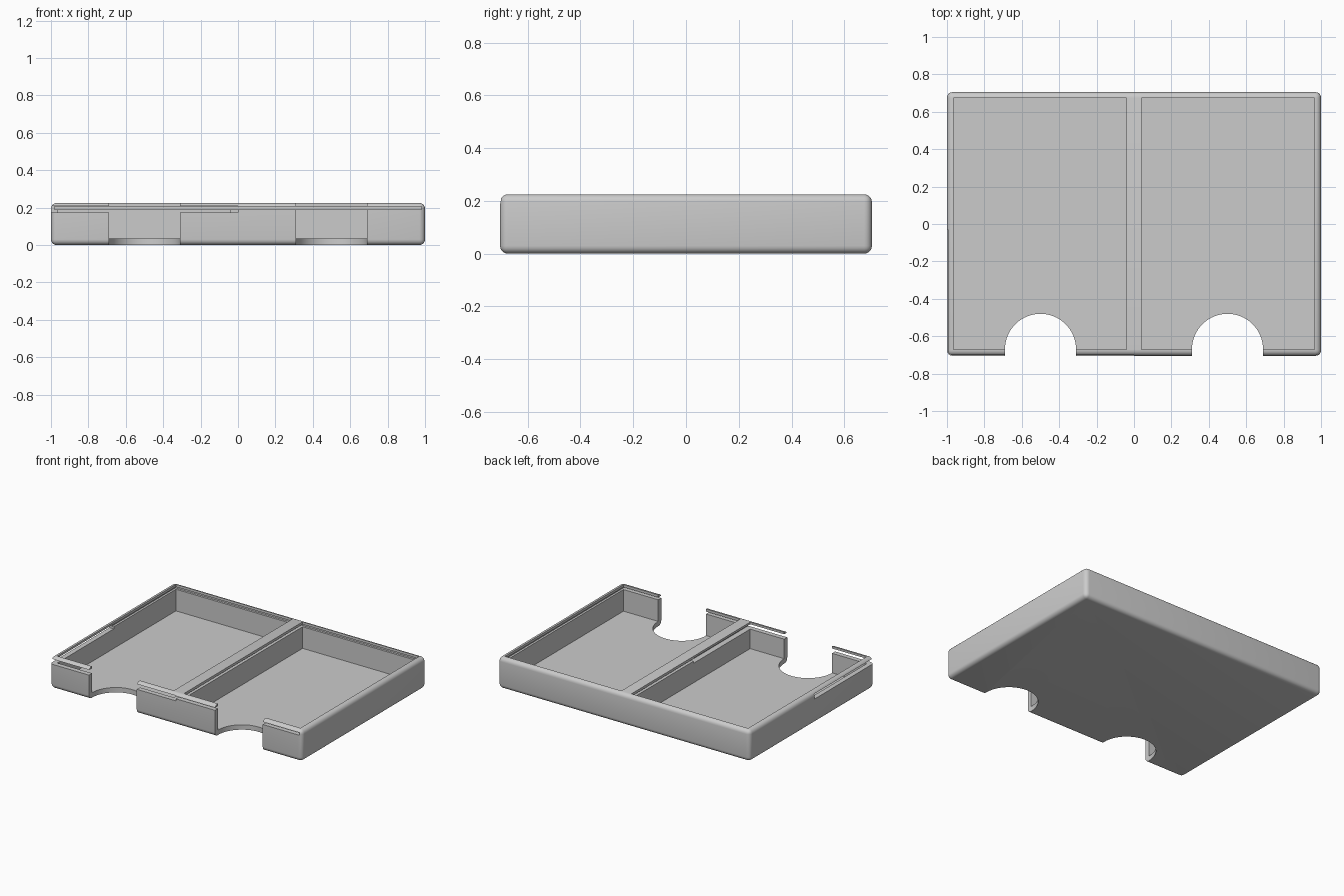
import bpy
from mathutils import Vector

cube = bpy.data.objects.get("Cube")
if cube:
    bpy.data.objects.remove(cube, do_unlink=True)

gray = bpy.data.materials.new("light gray plastic")
gray.use_nodes = True
color = (0.6, 0.6, 0.6, 1)
gray.diffuse_color = color
gray.node_tree.nodes["Principled BSDF"].inputs["Base Color"].default_value = color


def box(name, low, high):
    low, high = Vector(low), Vector(high)
    bpy.ops.mesh.primitive_cube_add(size=1, location=(low + high) / 2)
    obj = bpy.context.object
    obj.name = name
    obj.scale = high - low
    bpy.ops.object.transform_apply(location=False, rotation=False, scale=True)
    obj.data.materials.append(gray)
    return obj


def cut(target, cutter):
    cutter.hide_render = True
    mod = target.modifiers.new("cut", "BOOLEAN")
    mod.operation = "DIFFERENCE"
    mod.solver = "EXACT"
    mod.object = cutter
    bpy.context.view_layer.objects.active = target
    bpy.ops.object.modifier_apply(modifier=mod.name)
    bpy.data.objects.remove(cutter, do_unlink=True)


# Tray body with rounded outer edges
tray = box("card_tray", (-1, -0.705, 0), (1, 0.705, 0.225))
bevel = tray.modifiers.new("rounded edges", "BEVEL")
bevel.width = 0.03
bevel.segments = 5
bpy.ops.object.modifier_apply(modifier=bevel.name)

# Two compartments, each with a rounded thumb notch through the front
for side in (-1, 1):
    x1, x2 = sorted((side * 0.04, side * 0.965))
    cut(tray, box("compartment_cutter", (x1, -0.67, 0.035), (x2, 0.675, 0.4)))
    x = side * 0.5
    bpy.ops.mesh.primitive_cylinder_add(vertices=64, radius=0.19, depth=1,
                                        location=(x, -0.67, 0.1))
    notch = bpy.context.object
    notch.data.materials.append(gray)
    cut(tray, notch)
    cut(tray, box("notch_mouth_cutter", (x - 0.19, -0.9, -0.4), (x + 0.19, -0.67, 0.6)))

# Sliding lid groove, open at the front
cut(tray, box("groove_cutter", (-0.98, -0.9, 0.19), (0.98, 0.69, 0.207)))

# Deeper slot through the front half of one bay and its outer wall
cut(tray, box("slot_cutter", (-1.2, -0.9, 0.175), (0, -0.03, 0.21)))

bpy.ops.object.select_all(action="DESELECT")
tray.select_set(True)
bpy.context.view_layer.objects.active = tray
bpy.ops.object.shade_smooth_by_angle(angle=0.6)
